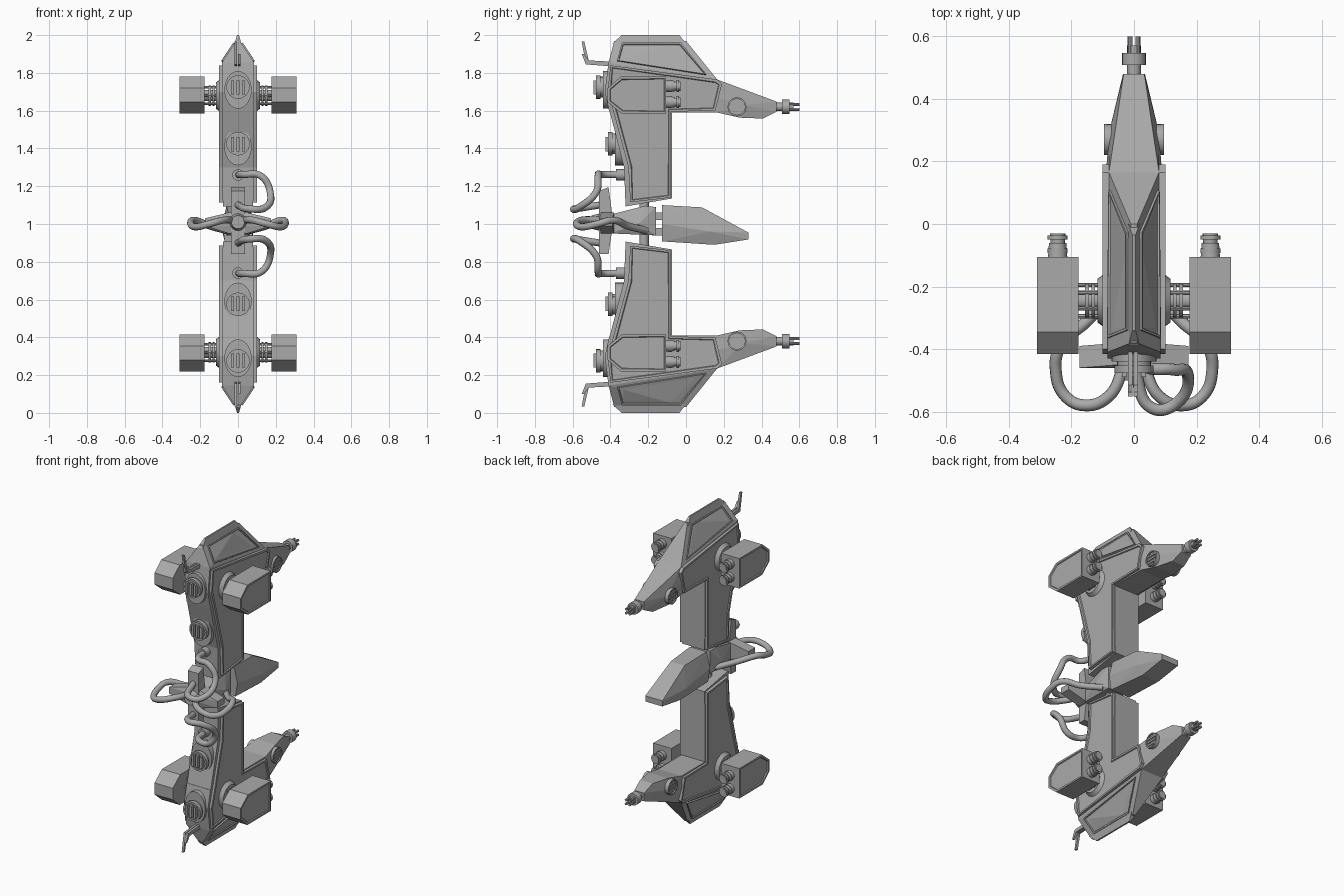
import bpy, bmesh, math
from mathutils import Vector, Matrix

cube = bpy.data.objects.get("Cube")
if cube:
    bpy.data.objects.remove(cube)

grey = bpy.data.materials.new("hull_grey")
grey.use_nodes = True
grey.diffuse_color = (0.4, 0.4, 0.4, 1)
grey.node_tree.nodes["Principled BSDF"].inputs["Base Color"].default_value = (0.4, 0.4, 0.4, 1)
rounded = []


def finish(name, bm, smooth=False):
    bmesh.ops.recalc_face_normals(bm, faces=bm.faces[:])
    mesh = bpy.data.meshes.new(name)
    bm.to_mesh(mesh)
    bm.free()
    mesh.materials.append(grey)
    ob = bpy.data.objects.new(name, mesh)
    bpy.context.collection.objects.link(ob)
    if smooth:
        rounded.append(ob)
    return ob


def hull(name, pts, both=True):
    """Convex solid around points, mirrored in x."""
    bm = bmesh.new()
    for x, y, z in pts:
        bm.verts.new((x, y, z))
        if both:
            bm.verts.new((-x, y, z))
    res = bmesh.ops.convex_hull(bm, input=bm.verts[:])
    loose = {g for g in res["geom_interior"] + res["geom_unused"] if isinstance(g, bmesh.types.BMVert)}
    bmesh.ops.delete(bm, geom=list(loose), context="VERTS")
    bmesh.ops.dissolve_limit(bm, angle_limit=0.02, verts=bm.verts[:], edges=bm.edges[:])
    return finish(name, bm)


def box(name, lo, hi):
    return hull(name, [(x, y, z) for x in (lo[0], hi[0]) for y in (lo[1], hi[1]) for z in (lo[2], hi[2])], False)


def plate(name, pts, push, rim=0.0, sink=0.006):
    """Polygon pushed into a slab, with an optional recessed panel on its outer face."""
    bm = bmesh.new()
    base = bm.faces.new([bm.verts.new(p) for p in pts])
    res = bmesh.ops.extrude_face_region(bm, geom=[base], use_keep_orig=True)
    bmesh.ops.translate(bm, vec=push, verts=[g for g in res["geom"] if isinstance(g, bmesh.types.BMVert)])
    cap = [g for g in res["geom"] if isinstance(g, bmesh.types.BMFace)]
    bmesh.ops.recalc_face_normals(bm, faces=bm.faces[:])
    if rim:
        bmesh.ops.inset_region(bm, faces=cap, thickness=rim)
        bmesh.ops.inset_region(bm, faces=cap, thickness=0.004, depth=-sink)
    return finish(name, bm)


def side_plate(name, yz, x0, x1, rim=0.0):
    return plate(name, [(x0, y, z) for y, z in yz], (x1 - x0, 0, 0), rim)


def rod(name, a, b, r1, r2=None, seg=20, stretch=1.0):
    """Cylinder or cone from a to b; stretch makes it oval in z."""
    a, b = Vector(a), Vector(b)
    bm = bmesh.new()
    bmesh.ops.create_cone(bm, cap_ends=True, segments=seg, radius1=r1, radius2=r1 if r2 is None else r2,
                          depth=(b - a).length)
    turn = (b - a).to_track_quat("Z", "Y").to_matrix().to_4x4()
    bm.transform(Matrix.Translation((a + b) / 2) @ Matrix.Diagonal((1, 1, stretch, 1)) @ turn)
    return finish(name, bm, True)


def ring(name, centre, axis, major, minor, stretch=1.0):
    """Flat collar with an open middle."""
    bm = bmesh.new()
    turn = Vector(axis).to_track_quat("Z", "Y").to_matrix().to_4x4()
    section = [(major, -minor), (major + minor, -minor), (major + minor, minor), (major, minor)]
    verts = [bm.verts.new((r, 0, h)) for r, h in section]
    edges = [bm.edges.new((verts[i], verts[i - 1])) for i in range(4)]
    bmesh.ops.spin(bm, geom=verts + edges, cent=(0, 0, 0), axis=(0, 0, 1), angle=math.tau, steps=24, use_merge=True)
    bmesh.ops.remove_doubles(bm, verts=bm.verts[:], dist=1e-5)
    bm.transform(Matrix.Translation(centre) @ Matrix.Diagonal((1, 1, stretch, 1)) @ turn)
    return finish(name, bm, True)


def mirrored(ob, name, axis, about):
    """Copy reflected across a plane."""
    bm = bmesh.new()
    bm.from_mesh(ob.data)
    for v in bm.verts:
        v.co[axis] = 2 * about - v.co[axis]
    return finish(name, bm, ob in rounded)


def hose(name, pts, radius=0.019):
    curve = bpy.data.curves.new(name, "CURVE")
    curve.dimensions = "3D"
    curve.bevel_depth, curve.bevel_resolution, curve.resolution_u = radius, 3, 8
    curve.use_fill_caps = True
    line = curve.splines.new("BEZIER")
    line.bezier_points.add(len(pts) - 1)
    for bp, p in zip(line.bezier_points, pts):
        bp.co = p
        bp.handle_left_type = bp.handle_right_type = "AUTO"
    curve.materials.append(grey)
    bpy.context.collection.objects.link(bpy.data.objects.new(name, curve))


centre, sided = [], []  # parts of the upper nacelle; sided ones are also mirrored in x

# Nacelle body, snout and leg
ridge = [(0.01, -0.38, 1.97), (0.01, 0, 1.97)]
shoulder = [(0.08, 0.165, 1.765), (0.085, -0.41, 1.855)]
centre += [
    hull("body", ridge + shoulder + [(0.085, -0.43, 1.7), (0.085, -0.405, 1.59),
                                     (0.085, 0.165, 1.59), (0.085, -0.075, 1.59)]),
    hull("snout", [(0.08, 0.165, 1.765), (0.09, 0.165, 1.67), (0.085, 0.165, 1.59), (0.035, 0.385, 1.68),
                   (0.078, 0.3, 1.63), (0.07, 0.285, 1.563), (0.045, 0.407, 1.558),
                   (0.035, 0.48, 1.595), (0.033, 0.48, 1.648)]),
    hull("upper_leg", [(0.085, -0.405, 1.6), (0.085, -0.075, 1.6), (0.085, -0.328, 1.3), (0.085, -0.075, 1.3)]),
    hull("lower_leg", [(0.085, -0.328, 1.3), (0.085, -0.075, 1.3), (0.08, -0.32, 1.093), (0.08, -0.075, 1.135)]),
    hull("spine_fin", [(0.018, -0.39, 1.955), (0.018, 0.0, 1.955), (0.005, -0.34, 2), (0.005, -0.035, 2)]),
]

# Raised side plating and sloped crown panel
sided.append(side_plate("side_plating", [(-0.4, 1.84), (0.165, 1.765), (0.19, 1.74), (0.155, 1.6), (-0.08, 1.595),
                                         (-0.08, 1.14), (-0.295, 1.115), (-0.305, 1.3), (-0.38, 1.58),
                                         (-0.415, 1.7)], 0.08, 0.1, 0.015))
crown = [Vector(p) for p in ridge + shoulder]
mid = sum(crown, Vector()) / 4
normal = (crown[1] - crown[0]).cross(crown[3] - crown[0]).normalized()
normal *= 1 if normal.x > 0 else -1
sided.append(plate("crown_panel", [mid + (p - mid) * 0.82 - normal * 0.012 for p in crown], normal * 0.022, 0.01))

# Front vents: oval base, drum, collar and slats
for label, y, z in (("top", -0.42, 1.71), ("low", -0.355, 1.41)):
    centre.append(rod(label + "_vent_base", (0, y + 0.06, z), (0, y - 0.02, z), 0.072, stretch=1.38, seg=28))
    centre.append(rod(label + "_vent_drum", (0, y, z + 0.015), (0, y - 0.05, z + 0.015), 0.055))
    centre.append(ring(label + "_vent_collar", (0, y - 0.045, z + 0.015), (0, 1, 0), 0.05, 0.012))
    for i in (-1, 0, 1):
        centre.append(box(label + "_vent_slat", (i * 0.03 - 0.008, y - 0.07, z - 0.025),
                          (i * 0.03 + 0.008, y, z + 0.05)))

# Bent antenna blade
for shift, tip in ((-0.012, 1.965), (0.006, 1.9)):
    centre.append(side_plate("antenna", [(-0.4, 1.835), (-0.53, 1.845), (-0.552, tip), (-0.538, tip),
                                         (-0.515, 1.866), (-0.4, 1.86)], shift - 0.007, shift + 0.007))

# Gun barrel with split muzzle
centre += [rod("barrel", (0, 0.47, 1.62), (0, 0.57, 1.62), 0.022),
           rod("barrel_collar", (0, 0.508, 1.62), (0, 0.547, 1.62), 0.038)]
for i in range(4):
    a = math.tau * (i + 0.5) / 4
    x, z = 0.018 * math.cos(a), 1.62 + 0.018 * math.sin(a)
    centre.append(rod("muzzle_prong", (x, 0.54, z), (x, 0.6, z), 0.008, seg=8))

# Round snout vents
sided += [rod("snout_vent", (0.06, 0.27, 1.62), (0.088, 0.27, 1.62), 0.05),
          ring("snout_vent_rim", (0.088, 0.27, 1.62), (1, 0, 0), 0.042, 0.008)]
for i in (-1, 0, 1):
    sided.append(box("snout_vent_slat", (0.08, 0.235, 1.614 + i * 0.022), (0.094, 0.305, 1.626 + i * 0.022)))

# Side pods with recessed faces
sided.append(side_plate("pod", [(-0.345, 1.78), (-0.105, 1.78), (-0.105, 1.585), (-0.34, 1.585),
                                (-0.415, 1.645), (-0.415, 1.72)], 0.178, 0.31, 0.014))
for z in (1.73, 1.645):
    sided += [rod("pod_nozzle", (0.244, -0.11, z), (0.244, -0.06, z), 0.031, 0.028, 16),
              rod("pod_nozzle_tip", (0.244, -0.07, z), (0.244, -0.03, z), 0.022, 0.025, 16)]
    for i in (0, 1):
        sided.append(ring("nozzle_ring", (0.244, -0.085 + i * 0.042, z), (0, 1, 0), 0.025, 0.007))

# Pod mounts: base disc, core, rods and rings
hub = Vector((0, -0.245, 1.68))
sided += [rod("mount_base", hub + Vector((0.09, 0, 0)), hub + Vector((0.116, 0, 0)), 0.09, 0.07, 24),
          rod("mount_core", hub + Vector((0.1, 0, 0)), hub + Vector((0.18, 0, 0)), 0.03)]
for x in (0.13, 0.15):
    sided.append(ring("mount_ring", hub + Vector((x, 0, 0)), (1, 0, 0), 0.048, 0.006))
for i in range(6):
    off = Vector((0, 0.05 * math.cos(i * math.tau / 6), 0.05 * math.sin(i * math.tau / 6)))
    sided.append(rod("mount_rod", hub + off + Vector((0.1, 0, 0)), hub + off + Vector((0.18, 0, 0)), 0.007, seg=8))

# Hose socket on the leg
centre.append(rod("hose_socket", (0, -0.31, 1.26), (0, -0.37, 1.26), 0.03))

# Reflect to the other side, then down to the lower nacelle
for ob in sided:
    centre += [ob, mirrored(ob, "right_" + ob.name, 0, 0)]
for ob in centre:
    mirrored(ob, "lower_" + ob.name, 2, 1)

# Central tail block
hull("tail_block", [(0.06, -0.127, 1.1), (0.085, -0.127, 1.0), (0.07, -0.127, 0.908), (0.05, 0.085, 1.088),
                    (0.083, 0.13, 0.96), (0.06, 0.15, 0.89), (0.062, 0.33, 0.955), (0.06, 0.33, 0.918)])

# Central hub, links and cross
hull("hub", [(0.06, -0.16, 1.09), (0.06, -0.16, 0.94), (0.06, -0.22, 1.095), (0.085, -0.25, 1.0),
             (0.05, -0.4, 1.05), (0.05, -0.4, 0.95)])
rod("hub_post", (0, -0.222, 0.86), (0, -0.222, 1.14), 0.025)
for z in (0.96, 1.04):
    box("tail_link", (-0.04, -0.18, z - 0.02), (0.04, -0.1, z + 0.02))
hull("vertical_blade", [(0.038, -0.46, 1.175), (0.038, -0.41, 1.195), (0.038, -0.46, 0.84), (0.038, -0.41, 0.84),
                        (0.038, -0.385, 1.01)])
hull("cross_wing", [(0.175, -0.39, 1.03), (0.175, -0.46, 1.03), (0.175, -0.46, 0.99), (0.175, -0.39, 0.99),
                    (0.05, -0.38, 1.06), (0.05, -0.45, 1.06), (0.05, -0.38, 0.95), (0.05, -0.45, 0.95)])
rod("hub_nose", (0, -0.44, 1.01), (0, -0.5, 1.01), 0.05, 0.035)

# Hoses
leg_hose = [(0, -0.34, 1.26), (0.03, -0.45, 1.262), (0.12, -0.465, 1.255), (0.17, -0.475, 1.17),
            (0.14, -0.57, 1.085), (0.06, -0.59, 1.08), (0, -0.46, 1.1)]
hose("upper_leg_hose", leg_hose)
hose("lower_leg_hose", [(x, y, 2 - z) for x, y, z in leg_hose])
for s, label in ((1, "left"), (-1, "right")):
    hose(label + "_hose", [(s * x, y, z) for x, y, z in [
        (0.06, -0.21, 0.965), (0.15, -0.31, 0.99), (0.235, -0.39, 1.02), (0.25, -0.47, 1.0),
        (0.22, -0.55, 0.985), (0.155, -0.58, 1.0), (0.08, -0.55, 1.02), (0.03, -0.45, 1.02)]])

# Smooth the round parts, keeping sharp edges
bpy.ops.object.select_all(action="DESELECT")
for ob in rounded:
    ob.select_set(True)
bpy.context.view_layer.objects.active = rounded[0]
bpy.ops.object.shade_smooth_by_angle(angle=math.radians(35))
